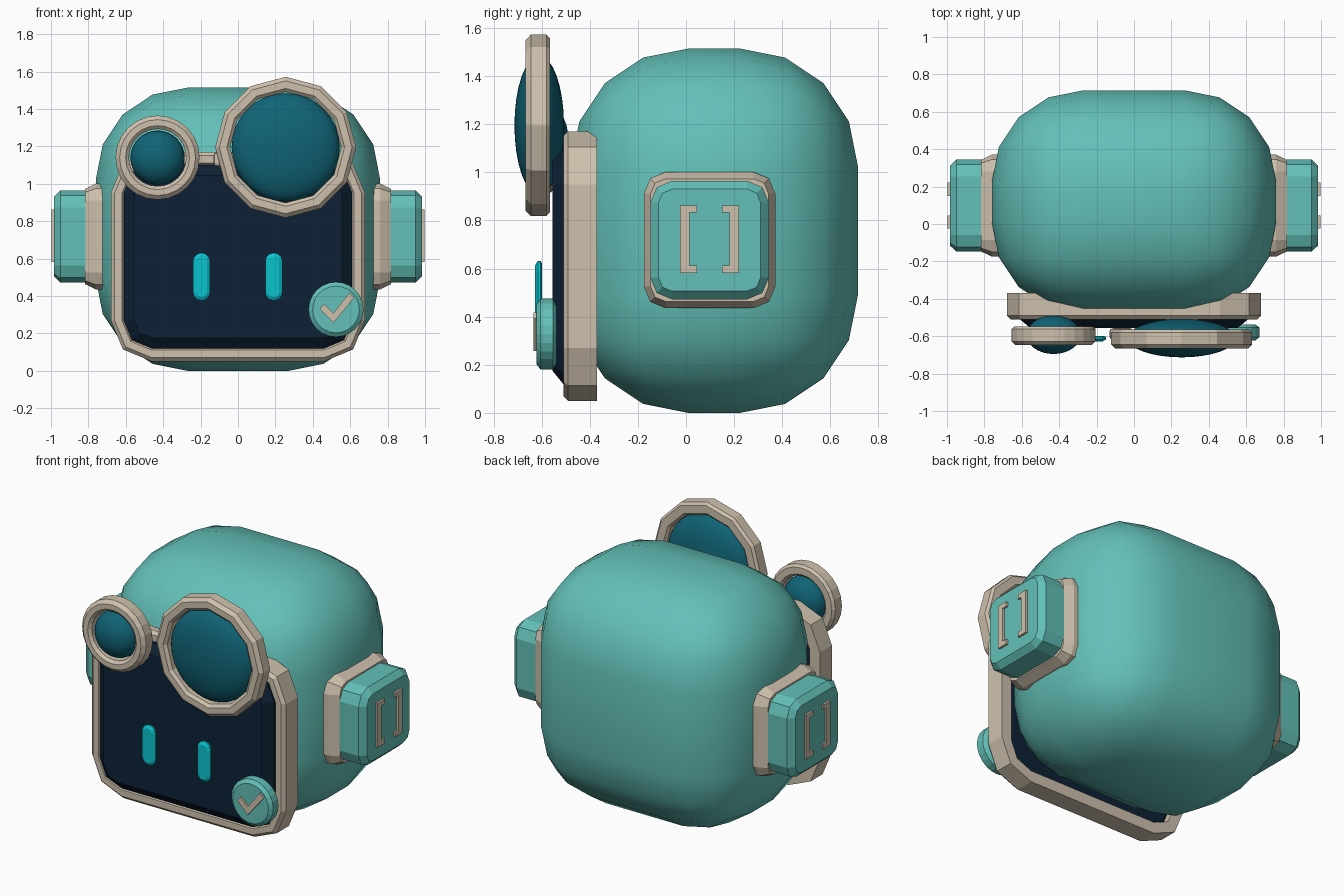
import bpy, bmesh, math
from mathutils import Vector

if "Cube" in bpy.data.objects:
    bpy.data.objects.remove(bpy.data.objects["Cube"])


def mat(name, rgb):
    m = bpy.data.materials.new(name)
    m.diffuse_color = (*rgb, 1)
    m.use_nodes = True
    m.node_tree.nodes["Principled BSDF"].inputs["Base Color"].default_value = m.diffuse_color
    return m


TEAL = mat("soft teal", (0.125, 0.53, 0.48))
BEIGE = mat("warm beige", (0.62, 0.535, 0.42))
NAVY = mat("dark navy", (0.004, 0.015, 0.035))
LENS = mat("deep blue lens", (0.005, 0.125, 0.18))
CYAN = mat("bright cyan", (0.003, 0.56, 0.62))


def finish(bm, name, material, angle=None):
    bmesh.ops.recalc_face_normals(bm, faces=bm.faces)
    me = bpy.data.meshes.new(name)
    bm.to_mesh(me)
    bm.free()
    me.materials.append(material)
    ob = bpy.data.objects.new(name, me)
    bpy.context.collection.objects.link(ob)
    if angle:
        bpy.ops.object.select_all(action='DESELECT')
        bpy.context.view_layer.objects.active = ob
        ob.select_set(True)
        bpy.ops.object.shade_smooth_by_angle(angle=math.radians(angle))
    return ob


def rrect(hw, hh, r, seg=2):
    pts = []
    for k, (sx, sz) in enumerate([(1, 1), (-1, 1), (-1, -1), (1, -1)]):
        for i in range(seg + 1):
            a = math.pi / 2 * (k + i / seg)
            pts.append((sx * (hw - r) + r * math.cos(a), sz * (hh - r) + r * math.sin(a)))
    return pts


def circle(r, n):
    return [(r * math.cos(2 * math.pi * i / n), r * math.sin(2 * math.pi * i / n)) for i in range(n)]


def front(cx, cz):
    return lambda u, w, d: Vector((cx + u, d, cz + w))


def side(s, cy, cz):
    return lambda u, w, d: Vector((s * d, cy + u, cz + w))


def loft(name, material, place, layers, closed=False, angle=None):
    """Skin between outlines (depth, points); closed makes a hollow ring."""
    bm = bmesh.new()
    loops = [[bm.verts.new(place(u, w, d)) for u, w in pts] for d, pts in layers]
    pairs = list(zip(loops, loops[1:])) + ([(loops[-1], loops[0])] if closed else [])
    for a, b in pairs:
        n = len(a)
        for i in range(n):
            j = (i + 1) % n
            bm.faces.new((a[i], a[j], b[j], b[i]))
    if not closed:
        bm.faces.new(loops[0])
        bm.faces.new(loops[-1])
    return finish(bm, name, material, angle)


def slab(hw, hh, r, steps, seg=2):
    return [(d, rrect(hw - i, hh - i, r - i, seg)) for d, i in steps]


def rounded_box(name, material, center, size, r, seg, angle=None):
    bm = bmesh.new()
    bmesh.ops.create_cube(bm, size=1)
    for v in bm.verts:
        v.co = Vector(center) + Vector([v.co[i] * size[i] for i in range(3)])
    bmesh.ops.bevel(bm, geom=bm.edges[:], offset=r, segments=seg, profile=0.5, affect='EDGES')
    return finish(bm, name, material, angle)


# head shell
rounded_box("head", TEAL, (0, 0.117, 0.757), (1.52, 1.195, 1.514), 0.49, 4, 60)

# face frame and screen
face = front(0, 0.61)
loft("face_frame", BEIGE, face, slab(0.68, 0.56, 0.22, [
    (-0.37, 0), (-0.49, 0), (-0.51, 0.02), (-0.51, 0.06), (-0.49, 0.072), (-0.37, 0.072)]), closed=True)
loft("face_screen", NAVY, face, slab(0.61, 0.49, 0.15, [
    (-0.40, 0.02), (-0.42, 0), (-0.51, 0), (-0.555, 0.055)]))

# eyes
for label, x in (("left", -0.195), ("right", 0.192)):
    loft(label + "_eye", CYAN, front(x, 0.503), slab(0.046, 0.128, 0.045, [
        (-0.598, 0.012), (-0.604, 0), (-0.616, 0), (-0.627, 0.018)], seg=3))

# goggles: rim ring plus bulging lens
for label, x, z, r, ri, n, y0 in (("large", 0.255, 1.195, 0.377, 0.297, 12, -0.565),
                                  ("small", -0.43, 1.14, 0.225, 0.153, 24, -0.547)):
    prof = [(0, r - 0.015), (-0.015, r), (-0.08, r), (-0.101, r - 0.022),
            (-0.101, ri + 0.018), (-0.085, ri), (-0.015, ri), (0, ri + 0.015)]
    loft(label + "_goggle_rim", BEIGE, front(x, z),
         [(y0 + d, circle(q, n)) for d, q in prof], closed=True)
    bm = bmesh.new()
    bmesh.ops.create_uvsphere(bm, u_segments=32, v_segments=16, radius=1)
    for v in bm.verts:
        v.co = Vector((x + v.co.x * (ri - 0.008), y0 - 0.045 - v.co.z * 0.103, z + v.co.y * (ri - 0.008)))
    finish(bm, label + "_goggle_lens", LENS, 60)
rounded_box("goggle_bridge", BEIGE, (-0.067, -0.588, 1.13), (0.13, 0.065, 0.08), 0.022, 2)

# check badge
loft("badge", TEAL, front(0.524, 0.328), [(d, circle(q, 24)) for d, q in (
    (-0.538, 0.125), (-0.553, 0.147), (-0.605, 0.147), (-0.622, 0.125))])
tick = [(0.437, 0.332), (0.462, 0.357), (0.51, 0.308), (0.595, 0.417), (0.622, 0.392), (0.511, 0.257)]
loft("badge_check", BEIGE, front(0, 0), [(-0.618, tick), (-0.634, tick)])

# ear pods with bracket trims
for label, s in (("left", -1), ("right", 1)):
    pod = side(s, 0.098, 0.718)
    loft(label + "_ear_base", BEIGE, pod, slab(0.273, 0.283, 0.09, [
        (0.66, 0), (0.76, 0), (0.817, 0.028)]))
    loft(label + "_ear_pod", TEAL, pod, slab(0.246, 0.246, 0.09, [
        (0.78, 0), (0.95, 0), (0.985, 0.034)]))
    for end, k in (("front", -1), ("back", 1)):
        pts = [(0.123, 0.14), (0.123, -0.14), (0.052, -0.14), (0.052, -0.11),
               (0.083, -0.11), (0.083, 0.11), (0.052, 0.11), (0.052, 0.14)]
        pts = [(k * u, w + 0.004) for u, w in pts]
        loft(f"{label}_ear_trim_{end}", BEIGE, pod, [(0.98, pts), (0.998, pts)])
